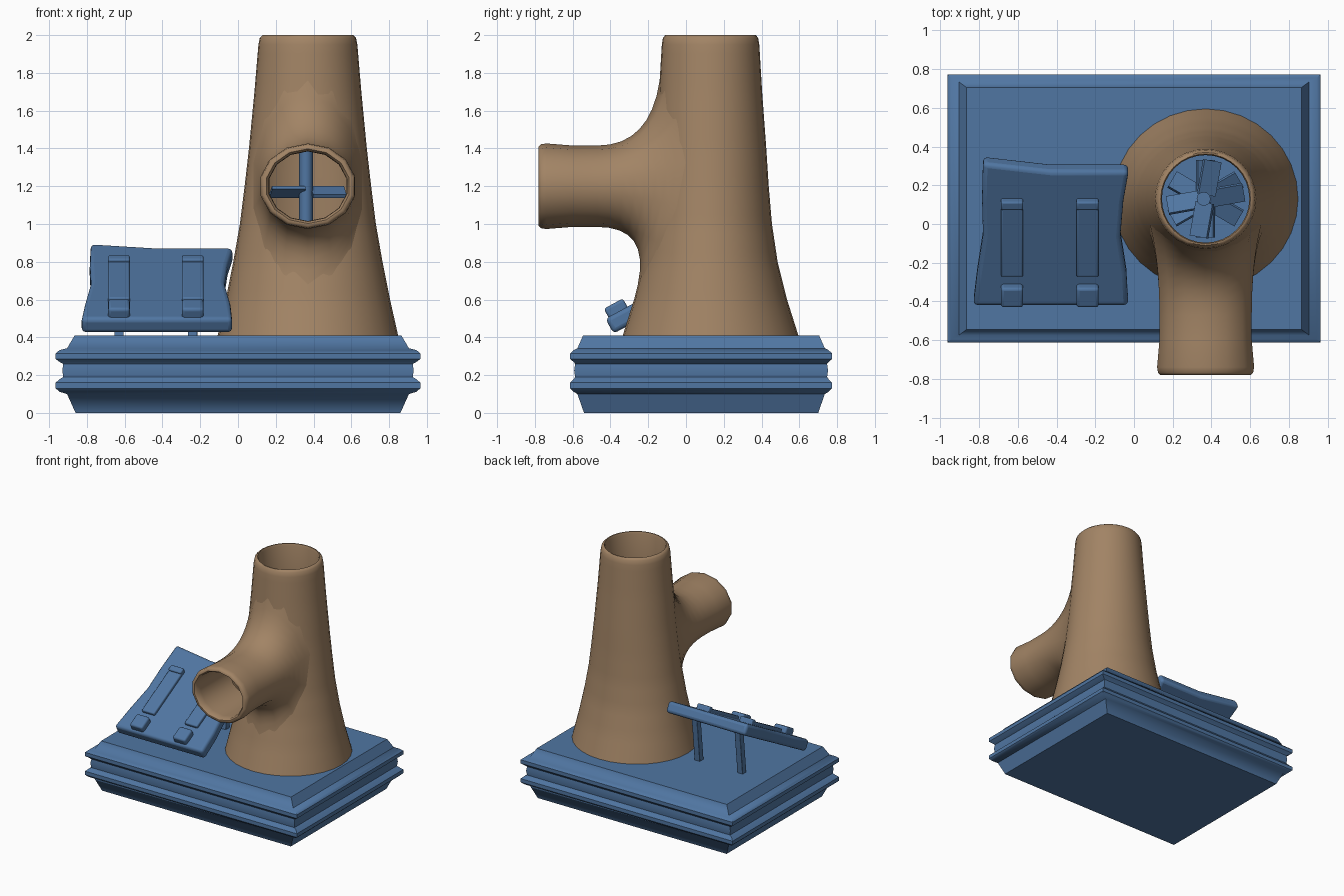
import bpy, bmesh, math
from mathutils import Matrix, Vector

if "Cube" in bpy.data.objects:
    bpy.data.objects.remove(bpy.data.objects["Cube"])


def material(name, col):
    m = bpy.data.materials.new(name)
    m.diffuse_color = (*col, 1)
    m.use_nodes = True
    m.node_tree.nodes["Principled BSDF"].inputs["Base Color"].default_value = m.diffuse_color
    return m


BLUE = material("blue", (0.08, 0.18, 0.36))
BROWN = material("brown", (0.36, 0.23, 0.13))


def finish(bm, name, mat, bevel=0, angle=40):
    me = bpy.data.meshes.new(name)
    bm.to_mesh(me)
    bm.free()
    ob = bpy.data.objects.new(name, me)
    bpy.context.collection.objects.link(ob)
    me.materials.append(mat)
    if bevel:
        b = ob.modifiers.new("bevel", 'BEVEL')
        b.width, b.segments, b.limit_method = bevel, 3, 'ANGLE'
    bpy.ops.object.select_all(action='DESELECT')
    bpy.context.view_layer.objects.active = ob
    ob.select_set(True)
    bpy.ops.object.shade_smooth_by_angle(angle=math.radians(angle))
    return ob


def loft(rings, cap=False):
    """Skin closed rings, counter-clockwise around the direction of travel."""
    bm = bmesh.new()
    vs = [[bm.verts.new(p) for p in r] for r in rings]
    n = len(rings[0])
    for a, b in zip(vs, vs[1:]):
        for i in range(n):
            j = (i + 1) % n
            bm.faces.new((a[i], a[j], b[j], b[i]))
    if cap:
        bm.faces.new(vs[0][::-1])
        bm.faces.new(vs[-1])
    return bm


def box(name, size, mat4, bevel=0.0):
    bm = bmesh.new()
    bmesh.ops.create_cube(bm, size=1, matrix=mat4 @ Matrix.Diagonal((*size, 1)))
    return finish(bm, name, BLUE, bevel)


# moulded base: (z, half width, half depth)
prof = [(0, .86, .62), (.10, .905, .655), (.112, .945, .675), (.13, .965, .693),
        (.16, .965, .693), (.178, .945, .675), (.19, .925, .667), (.225, .93, .672),
        (.26, .925, .667), (.27, .945, .675), (.285, .965, .693), (.315, .965, .693),
        (.332, .945, .675), (.342, .905, .655), (.41, .865, .625)]
finish(loft([[(sx * x, .08 + sy * y, z) for sx, sy in ((-1, -1), (1, -1), (1, 1), (-1, 1))]
             for z, x, y in prof], True), "base", BLUE)

# tower: (z, x radius, y radius)
CX, CY, PZ = .37, .13, 1.2
tower = [(.40, .48, .468), (.6, .435, .405), (.8, .395, .355), (1.0, .36, .325), (1.2, .335, .308),
         (1.4, .312, .295), (1.7, .283, .273), (1.95, .262, .258), (1.985, .255, .252), (2.0, .24, .24)]


def radii(z):
    for a, b in zip(tower, tower[1:]):
        if z <= b[0]:
            t = (z - a[0]) / (b[0] - a[0])
            return a[1] + t * (b[1] - a[1]), a[2] + t * (b[2] - a[2])
    return tower[-1][1:]


def circle(z, rx, ry, n=32):
    return [(CX + rx * math.cos(k * math.tau / n), CY + ry * math.sin(k * math.tau / n), z) for k in range(n)]


def flare(t):
    """Where the pipe's flare meets the tower wall, at angle t around the pipe."""
    x, z = .295 * math.cos(t), PZ + (.56 if math.sin(t) > 0 else .52) * math.sin(t)
    rx, ry = radii(z)
    return Vector((CX + x, CY - ry * math.sqrt(max(0, 1 - (x / rx) ** 2)), z))


zs = [.40 + .05 * k for k in range(32)] + [1.985, 2.0]
rings = [circle(z, *radii(z)) for z in zs]
rings += [circle(z, r, r) for z, r in ((2.0, .232), (1.985, .226), (1.65, .232))]
bm = loft(rings)
# opening behind the pipe
hole = [f for f in bm.faces if (c := f.calc_center_median()).y < CY
        and ((c.x - CX) / .295) ** 2 + ((c.z - PZ) / .53) ** 2 < .70]
bmesh.ops.delete(bm, geom=hole, context='FACES')
finish(bm, "tower", BROWN, angle=50)

# side pipe: flared root, straight neck, rounded mouth and inner wall
N = 14
angles = [(k + .5) * math.tau / N for k in range(N)]


def pipe_ring(y, s):
    return [Vector((CX + .252 * s * math.cos(t), y, PZ + .222 * s * math.sin(t))) for t in angles]


root, neck, bend = [flare(t) for t in angles], pipe_ring(-.47, .97), pipe_ring(-.19, .97)
rings = []
for k in range(9):
    u = k / 8
    rings.append([p * (1 - u) ** 2 + q * 2 * u * (1 - u) + r * u * u for p, q, r in zip(root, bend, neck)])
rings += [pipe_ring(y, s) for y, s in ((-.6, .97), (-.74, 1.02), (-.768, 1.0), (-.78, .95),
                                       (-.78, .89), (-.765, .84), (-.72, .83), (-.35, .83))]
finish(loft(rings), "side_pipe", BROWN, angle=50)

# shaft and stacked blades inside the tower
bm = bmesh.new()
bmesh.ops.create_cone(bm, cap_ends=True, segments=12, radius1=.036, radius2=.036, depth=1.24,
                      matrix=Matrix.Translation((.36, CY, 1.02)))
finish(bm, "shaft", BLUE)
for z, count, start in ((.8, 6, 30), (1.17, 2, 10), (1.6, 2, 80)):
    for k in range(count):
        m = (Matrix.Translation((CX, CY, z)) @ Matrix.Rotation(math.radians(start) + k * math.tau / count, 4, 'Z')
             @ Matrix.Rotation(math.radians(28), 4, 'X') @ Matrix.Translation((.11, 0, 0)))
        box("fan_blade", (.18, .1, .02), m)

# tilted control panel with waisted sides
P = Matrix.Translation((-.43, -.045, .655)) @ Matrix.Rotation(math.radians(28.5), 4, 'X')
outline = [(-.40, -.41), (.40, -.41), (.39, -.22), (.36, 0), (.375, .2), (.40, .36), (.40, .385),
           (.0, .385), (-.35, .43), (-.355, .2), (-.35, 0), (-.38, -.22)]
finish(loft([[P @ Vector((x, y, z)) for x, y in outline] for z in (-.045, .045)], True),
       "control_panel", BLUE, .03)

# sliders, buttons and rear struts
for x in (-.20, .19):
    def at(v, h):
        return P @ Matrix.Translation((x, v, h))
    box("slider_track", (.115, .45, .05), at(0, .045), .01)
    box("slider_knob", (.115, .05, .05), at(.2, .06), .01)
    box("button", (.115, .115, .07), at(-.335, .06), .015)
    box("panel_strut", (.05, .05, .38),
        Matrix.Translation((x - .43, .19, .57)) @ Matrix.Rotation(math.radians(-6), 4, 'X'), .005)
